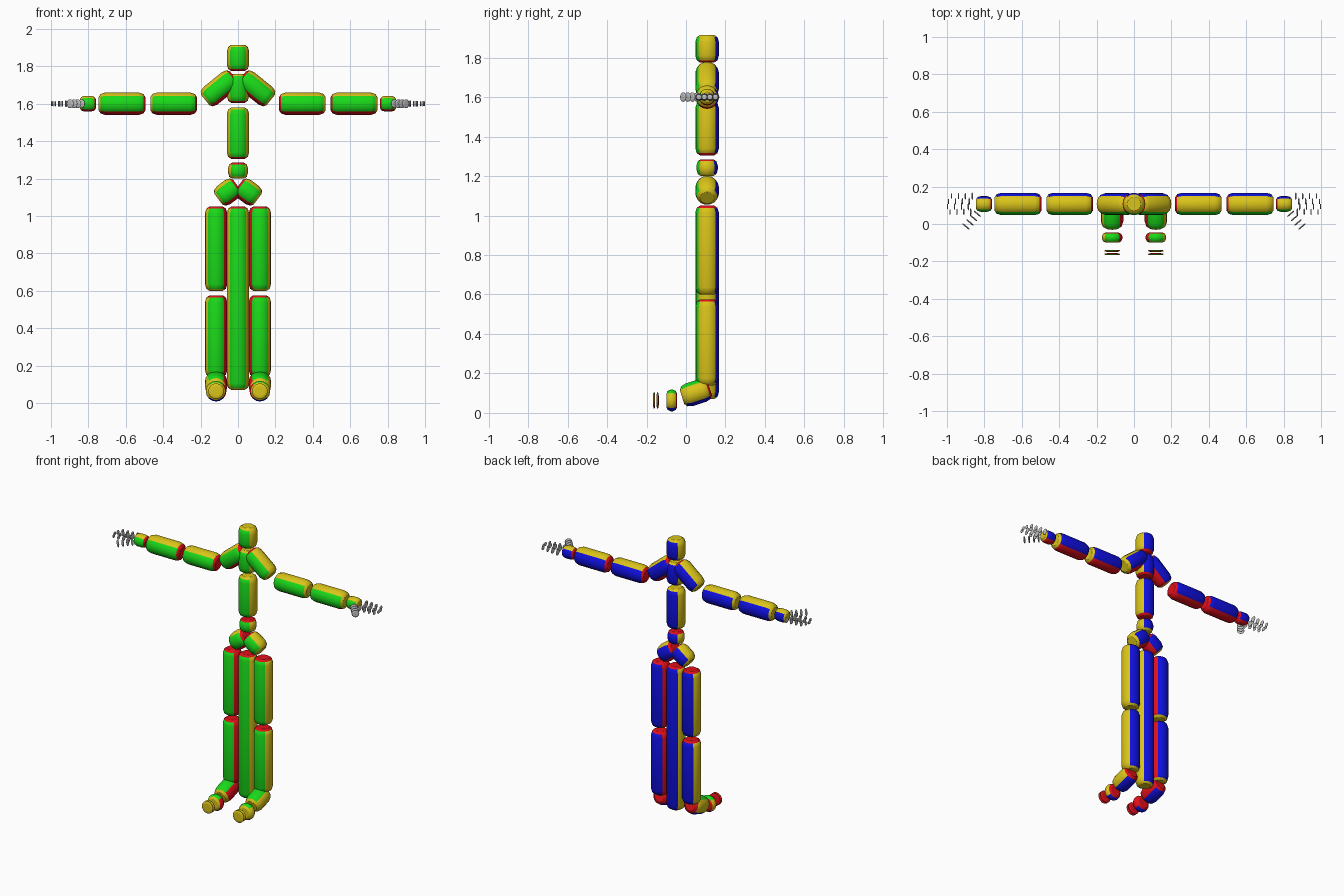
import bpy, bmesh, math
from mathutils import Vector

if "Cube" in bpy.data.objects:
    bpy.data.objects.remove(bpy.data.objects["Cube"])


def material(name, rgb):
    m = bpy.data.materials.new(name)
    m.use_nodes = True
    m.diffuse_color = (*rgb, 1)
    m.node_tree.nodes["Principled BSDF"].inputs["Base Color"].default_value = (*rgb, 1)
    return m


GREEN, BLUE, YELLOW, RED, GREY = range(5)
MATERIALS = [
    material("front_green", (0.01, 0.7, 0.01)),
    material("back_blue", (0.005, 0.005, 0.75)),
    material("outer_yellow", (0.7, 0.55, 0.01)),
    material("inner_red", (0.75, 0.005, 0.01)),
    material("finger_grey", (0.55, 0.55, 0.55)),
]
MID_Y = 0.107   # depth of the body's centre line
R = 0.06        # standard limb radius


def capsule(name, start, end, radius, front=(0, -1, 0), outer=(1, 0, 0),
            both_outer=False, grey=False, sides=16):
    """Round-ended limb; faces are coloured by the direction they point in."""
    start, end = Vector(start), Vector(end)
    length = (end - start).length
    axis = (end - start).normalized()
    f = Vector(front)
    f = (f - axis * f.dot(axis)).normalized()
    s = axis.cross(f)
    if s.dot(Vector(outer)) < 0:
        s = -s
    bevel = min(0.6 * radius, 0.4 * length)
    half = [(0, 0.6), (0.3 * bevel, 0.87), (bevel, 1)]
    profile = half + [(length - d, k) for d, k in reversed(half)]

    bm = bmesh.new()
    rings = []
    for d, k in profile:
        ring = []
        for i in range(sides):
            t = math.tau * i / sides
            ring.append(bm.verts.new(start + axis * d
                                     + (f * math.cos(t) + s * math.sin(t)) * radius * k))
        rings.append(ring)
    for a, b in zip(rings, rings[1:]):
        for i in range(sides):
            j = (i + 1) % sides
            bm.faces.new((a[i], a[j], b[j], b[i]))
    bm.faces.new(rings[0])
    bm.faces.new(rings[-1])
    bmesh.ops.recalc_face_normals(bm, faces=bm.faces)
    for face in bm.faces:
        face.smooth = len(face.verts) == 4
        n = face.normal
        along, fwd, side = n.dot(axis), n.dot(f), n.dot(s)
        if grey:
            face.material_index = GREY
        elif abs(along) > max(abs(fwd), abs(side)):
            face.material_index = YELLOW if along > 0 else RED
        elif abs(fwd) > abs(side):
            face.material_index = GREEN if fwd > 0 else BLUE
        else:
            face.material_index = YELLOW if side > 0 or both_outer else RED

    mesh = bpy.data.meshes.new(name)
    bm.to_mesh(mesh)
    bm.free()
    for m in MATERIALS:
        mesh.materials.append(m)
    obj = bpy.data.objects.new(name, mesh)
    bpy.context.collection.objects.link(obj)
    return obj


# Central column of parts: name, start height, end height, radius
for name, z0, z1, r in [
    ("head", 1.775, 1.915, R),
    ("upper_chest", 1.605, 1.76, R),
    ("spine", 1.305, 1.58, R),
    ("belly", 1.285, 1.2, 0.054),
    ("central_column", 1.05, 0.07, R),
]:
    capsule(name, (0, MID_Y, z0), (0, MID_Y, z1), r, both_outer=True)

# Paired parts
for label, m in (("left", 1), ("right", -1)):
    out, up = (m, 0, 0), (0, 0, 1)

    def limb(part, x0, z0, x1, z1, r=R, outer=up):
        capsule(f"{label}_{part}", (m * x0, MID_Y, z0), (m * x1, MID_Y, z1), r, outer=outer)

    limb("shoulder", 0.02, 1.745, 0.175, 1.62)
    limb("upper_arm", 0.22, 1.6, 0.468, 1.6)
    limb("forearm", 0.495, 1.6, 0.745, 1.6)
    limb("hand", 0.76, 1.6, 0.845, 1.6, 0.042)
    limb("hip", 0.005, 1.165, 0.105, 1.09)
    limb("thigh", 0.117, 1.05, 0.117, 0.6, outer=out)
    limb("shin", 0.117, 0.575, 0.117, 0.14, outer=out)

    # Fingers: rows of thin discs along the arm direction
    for finger, (dy, first) in enumerate([(-0.042, 0.87), (-0.014, 0.883),
                                          (0.014, 0.878), (0.042, 0.862)]):
        for k in range(4):
            x = first + 0.037 * k
            capsule(f"{label}_finger_{finger + 1}_joint_{k + 1}",
                    (m * x, MID_Y + dy, 1.6), (m * (x + 0.006), MID_Y + dy, 1.6),
                    0.02 - 0.002 * k, grey=True, sides=12)

    # Thumb: discs on a forward diagonal
    for k in range(4):
        x, y = 0.835 + 0.02 * k, 0.058 - 0.023 * k
        capsule(f"{label}_thumb_joint_{k + 1}", (m * x, y, 1.6),
                (m * (x + 0.005), y - 0.006, 1.6), 0.024, grey=True, sides=12)

    # Foot, ball and toe discs, with their upper faces as the front
    x = m * 0.117
    capsule(f"{label}_foot", (x, 0.12, 0.125), (x, -0.02, 0.08), R,
            front=up, outer=out)
    capsule(f"{label}_foot_ball", (x, -0.045, 0.063), (x, -0.1, 0.063), 0.055,
            front=up, outer=out)
    for k, y in enumerate((-0.138, -0.156)):
        capsule(f"{label}_toe_{k + 1}", (x, y, 0.063), (x, y - 0.011, 0.063), 0.042,
                front=up, outer=out)
